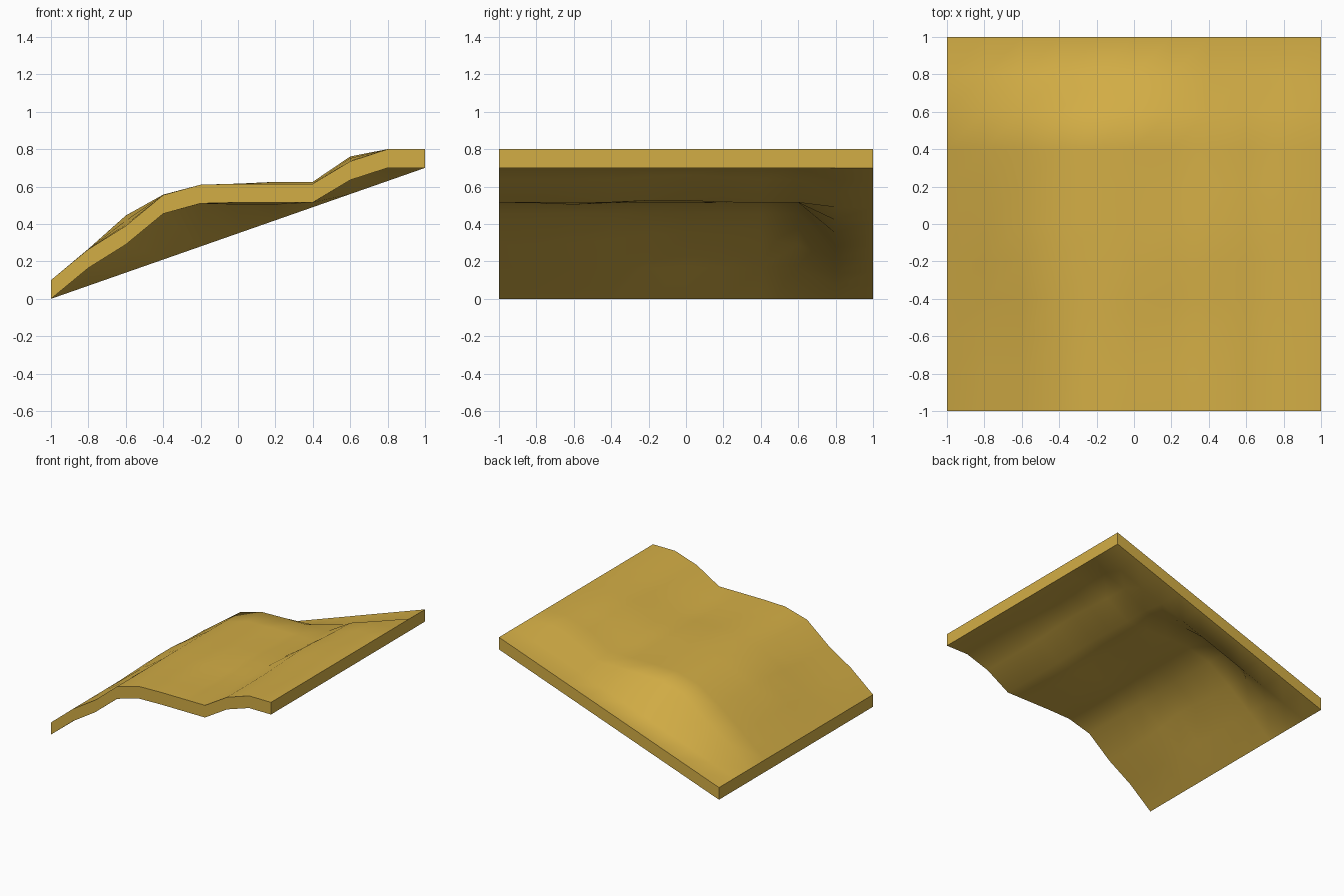
import bpy, bmesh, math

if "Cube" in bpy.data.objects:
    bpy.data.objects.remove(bpy.data.objects["Cube"])

# Height profile across x (every 0.2), taken along the front edge
PROFILE = [0.10, 0.265, 0.39, 0.555, 0.61, 0.615, 0.615, 0.615, 0.735, 0.80, 0.80]
THICK = 0.10

# Gentle lumps and dips: x, y, radius x, radius y, height
LUMPS = [(-0.6, -0.1, 0.11, 0.35, 0.06),
         (-0.6, 0.35, 0.11, 0.15, 0.03),
         (0.3, -0.1, 0.18, 0.20, 0.018),
         (0.1, -0.6, 0.18, 0.18, -0.015),
         (0.6, 0.0, 0.10, 0.30, 0.025)]


def height(x, y):
    if y > 0.7:                       # straight ramp along the back
        return 0.45 + 0.35 * x
    h = PROFILE[round((x + 1) * 5)]
    if abs(x) < 0.9 and -0.9 < y < 0.5:
        for cx, cy, rx, ry, a in LUMPS:
            h += a * math.exp(-((x - cx) / rx) ** 2 - ((y - cy) / ry) ** 2)
    return h


# Terrain tile: displaced grid, extruded straight down
bm = bmesh.new()
bmesh.ops.create_grid(bm, x_segments=10, y_segments=10, size=1)
for v in bm.verts:
    v.co.z = height(v.co.x, v.co.y)
ext = bmesh.ops.extrude_face_region(bm, geom=bm.faces[:], use_keep_orig=True)
low = [g for g in ext["geom"] if isinstance(g, bmesh.types.BMVert)]
bmesh.ops.translate(bm, verts=low, vec=(0, 0, -THICK))
bmesh.ops.recalc_face_normals(bm, faces=bm.faces[:])

mesh = bpy.data.meshes.new("terrain_tile")
bm.to_mesh(mesh)
bm.free()
tile = bpy.data.objects.new("terrain_tile", mesh)
bpy.context.collection.objects.link(tile)

# Sandy yellow colour
mat = bpy.data.materials.new("sand")
mat.diffuse_color = (0.65, 0.42, 0.06, 1)
mat.use_nodes = True
mat.node_tree.nodes["Principled BSDF"].inputs["Base Color"].default_value = mat.diffuse_color
mesh.materials.append(mat)

# Smooth terrain, crisp rim
bpy.context.view_layer.objects.active = tile
tile.select_set(True)
bpy.ops.object.shade_smooth_by_angle(angle=math.radians(50))
